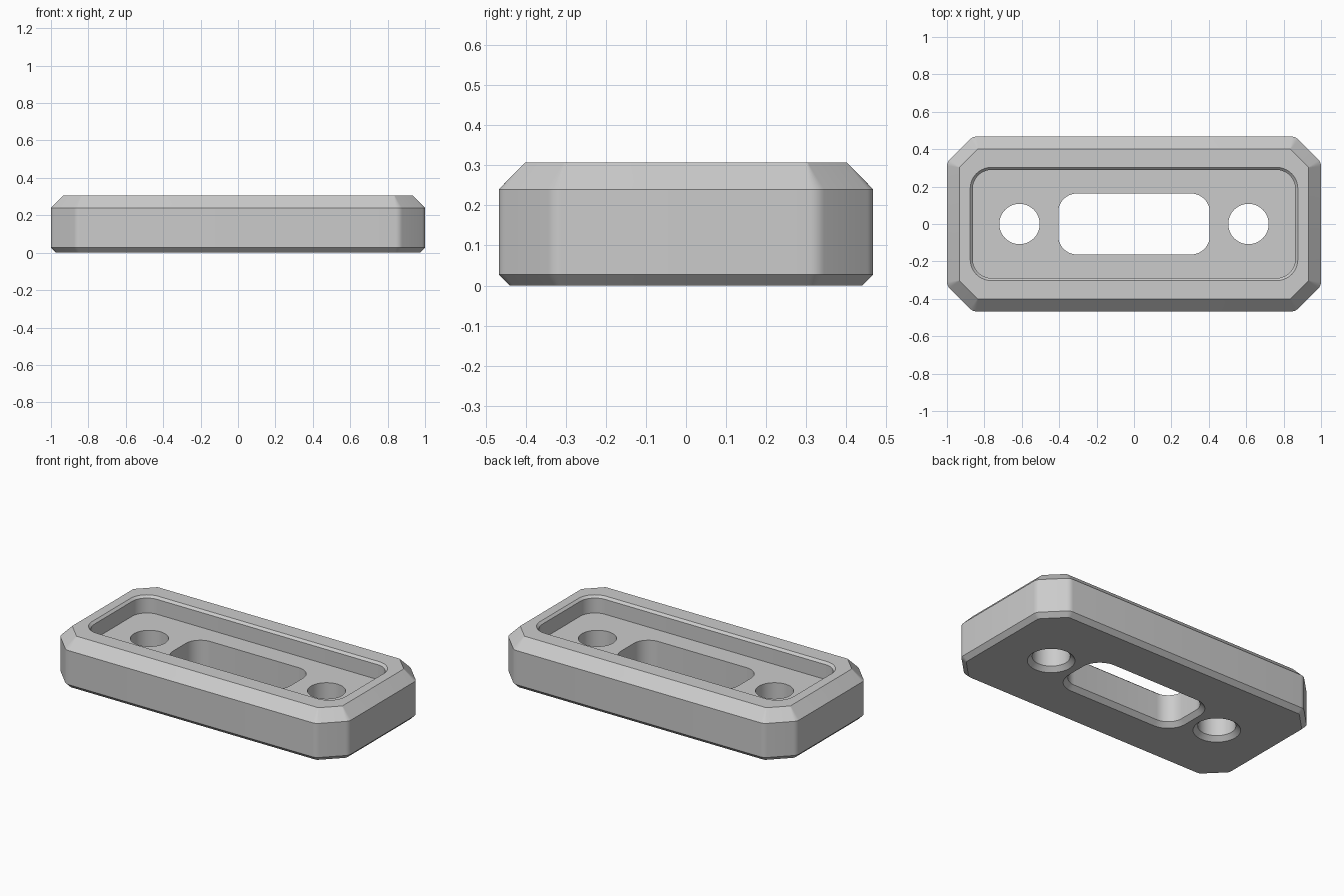
import bpy, bmesh
from math import sin, cos, pi, tan

cube = bpy.data.objects.get("Cube")
if cube:
    bpy.data.objects.remove(cube)

EDGE = 0.027    # width of the lower bevels
TOP = 0.307
FLOOR = 0.2     # height of the recess floor


def octagon(inset, radius, segs=5):
    """Plate outline with cut corners, each corner slightly rounded."""
    x, y = 1 - inset - radius, 0.467 - inset - radius
    cut = 0.137 - (inset + radius) * (2 - 2 ** 0.5)
    corners = [(x, y - cut), (x - cut, y), (cut - x, y), (-x, y - cut),
               (-x, cut - y), (cut - x, -y), (x - cut, -y), (x, cut - y)]
    return [(cx + radius * cos(a), cy + radius * sin(a))
            for i, (cx, cy) in enumerate(corners)
            for a in [(i + k / segs) * pi / 4 for k in range(segs + 1)]]


def rounded_rect(hx, hy, radius, segs=10):
    x, y = hx - radius, hy - radius
    corners = [(x, y), (-x, y), (-x, -y), (x, -y)]
    return [(cx + radius * cos(a), cy + radius * sin(a))
            for i, (cx, cy) in enumerate(corners)
            for a in [(i + k / segs) * pi / 2 for k in range(segs + 1)]]


def circle(cx, radius, segs=48):
    return [(cx + radius * cos(2 * pi * k / segs), radius * sin(2 * pi * k / segs))
            for k in range(segs)]


bm = bmesh.new()


def loft(*levels):
    """Join outlines at given heights into a wall; return the end loops' edges."""
    rings = [[bm.verts.new((x, y, z)) for x, y in pts] for pts, z in levels]
    for low, high in zip(rings, rings[1:]):
        for i in range(len(low)):
            bm.faces.new((low[i - 1], low[i], high[i], high[i - 1]))
    return [[bm.edges.get((r[i - 1], r[i])) for i in range(len(r))]
            for r in (rings[0], rings[-1])]


def fill(*loops):
    """Flat face bounded by an outer loop and any inner loops."""
    bmesh.ops.triangle_fill(bm, use_beauty=True, edges=sum(loops, []))


# Outer wall with bevels above and below
base, rim = loft((octagon(EDGE, 0.03), 0), (octagon(0, 0.05), EDGE),
                 (octagon(0, 0.05), 0.24), (octagon(0.066, 0.004), TOP))

# Recess with a fine bevel on its lip
floor, lip = loft((rounded_rect(0.862, 0.289, 0.1), FLOOR),
                  (rounded_rect(0.862, 0.289, 0.1), TOP - 0.014),
                  (rounded_rect(0.876, 0.303, 0.114), TOP))

# Central slot and two round holes, bevelled on the underside
openings = [loft((rounded_rect(0.405 + EDGE, 0.163 + EDGE, 0.1 + EDGE), 0),
                 (rounded_rect(0.405, 0.163, 0.1), EDGE),
                 (rounded_rect(0.405, 0.163, 0.1), FLOOR))]
for cx in (-0.612, 0.612):
    openings.append(loft((circle(cx, 0.108 + EDGE), 0),
                         (circle(cx, 0.108), EDGE), (circle(cx, 0.108), FLOOR)))

# Flat faces: rim, recess floor and underside
fill(rim, lip)
fill(floor, *[o[1] for o in openings])
fill(base, *[o[0] for o in openings])

bmesh.ops.recalc_face_normals(bm, faces=bm.faces)
mesh = bpy.data.meshes.new("slotted_plate")
bm.to_mesh(mesh)
bm.free()
plate = bpy.data.objects.new("slotted_plate", mesh)
bpy.context.collection.objects.link(plate)

# Plain grey finish
grey = bpy.data.materials.new("light_grey")
grey.use_nodes = True
colour = (0.6, 0.6, 0.6, 1)
grey.diffuse_color = colour
grey.node_tree.nodes["Principled BSDF"].inputs["Base Color"].default_value = colour
mesh.materials.append(grey)

bpy.context.view_layer.objects.active = plate
plate.select_set(True)
bpy.ops.object.shade_smooth_by_angle(angle=pi / 6)
